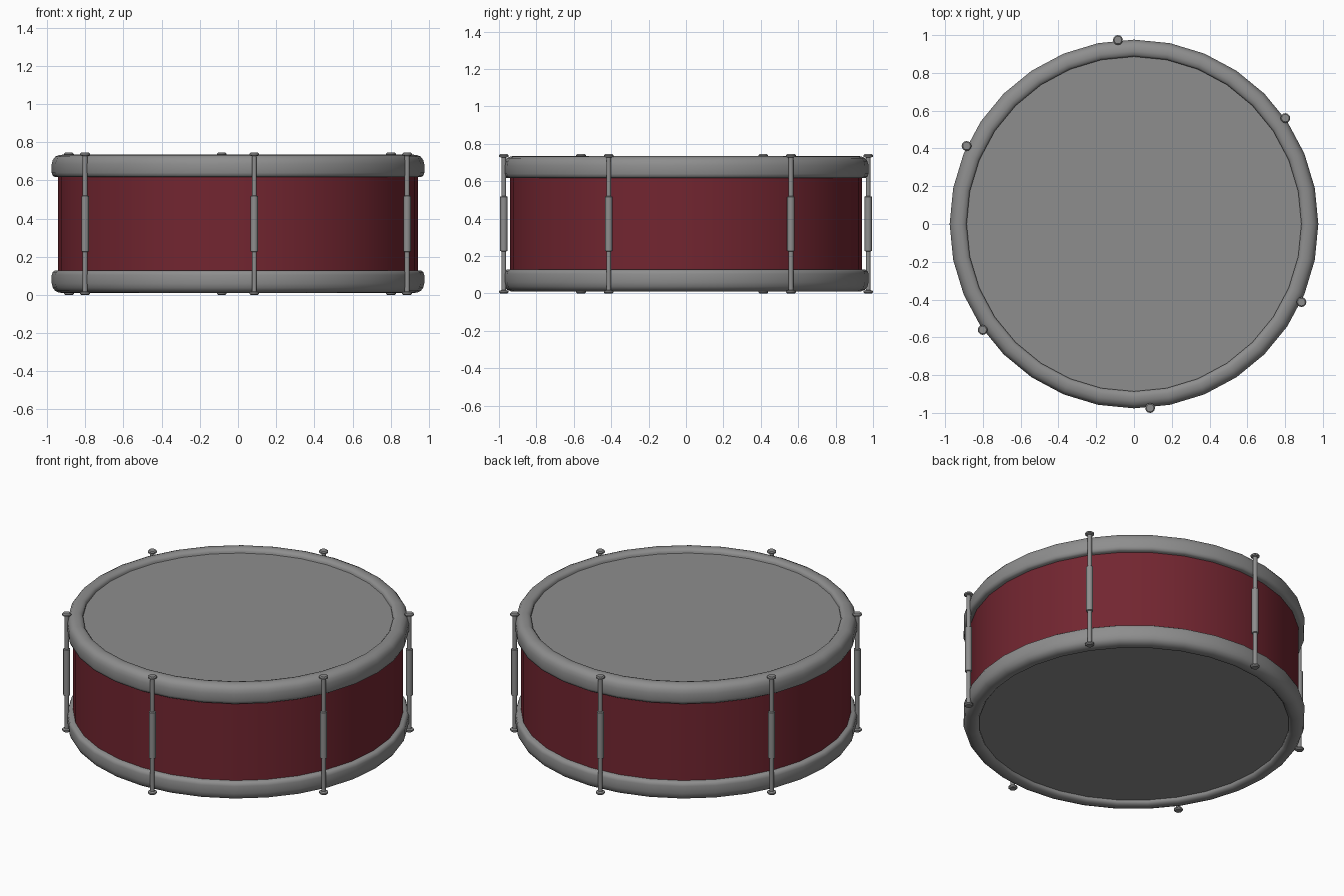
import bpy, bmesh, math

if "Cube" in bpy.data.objects:
    bpy.data.objects.remove(bpy.data.objects["Cube"])

H = 0.745          # overall height
MID = H / 2


def material(name, rgb):
    m = bpy.data.materials.new(name)
    m.diffuse_color = (*rgb, 1)
    m.use_nodes = True
    m.node_tree.nodes["Principled BSDF"].inputs["Base Color"].default_value = m.diffuse_color
    return m


grey = material("grey metal", (0.27, 0.27, 0.27))
red = material("dark red", (0.17, 0.019, 0.030))


def lathe(name, profile, mat, sides=32, closed=False, at=(0, 0), angle=40):
    """Spin a list of (radius, z) points around a vertical axis."""
    bm = bmesh.new()
    rings = []
    for r, z in profile:
        if r == 0:
            rings.append([bm.verts.new((0, 0, z))] * sides)
        else:
            rings.append([bm.verts.new((r * math.cos(2 * math.pi * i / sides),
                                        r * math.sin(2 * math.pi * i / sides), z))
                          for i in range(sides)])
    pairs = list(zip(rings, rings[1:]))
    if closed:
        pairs.append((rings[-1], rings[0]))
    for a, b in pairs:
        for i in range(sides):
            j = (i + 1) % sides
            bm.faces.new(list(dict.fromkeys((a[i], a[j], b[j], b[i]))))
    bmesh.ops.recalc_face_normals(bm, faces=bm.faces)
    me = bpy.data.meshes.new(name)
    bm.to_mesh(me)
    bm.free()
    me.materials.append(mat)
    ob = bpy.data.objects.new(name, me)
    ob.location = (at[0], at[1], 0)
    bpy.context.collection.objects.link(ob)
    bpy.ops.object.select_all(action='DESELECT')
    ob.select_set(True)
    bpy.context.view_layer.objects.active = ob
    bpy.ops.object.shade_smooth_by_angle(angle=math.radians(angle))
    return ob


def flip(profile):
    """Mirror a profile about the drum's mid height."""
    return [(r, H - z) for r, z in profile]


# Shell
lathe("shell", [(0.90, 0.05), (0.942, 0.05), (0.942, H - 0.05), (0.90, H - 0.05)],
      red, closed=True)

# Rounded hoops and the drum heads stretched inside them
hoop = [(0.886, 0.618), (0.886, 0.718), (0.896, 0.730), (0.915, 0.735),
        (0.938, 0.733), (0.958, 0.724), (0.970, 0.708), (0.976, 0.685),
        (0.976, 0.640), (0.971, 0.625), (0.960, 0.618)]
head = [(0, 0.708), (0.89, 0.708), (0.89, 0.698), (0, 0.698)]
lathe("top_hoop", hoop, grey, closed=True)
lathe("bottom_hoop", flip(hoop), grey, closed=True)
lathe("top_head", head, grey)
lathe("bottom_head", flip(head), grey)

# Six tension rods: end nuts, thin rod and thicker lug in the middle
half = [(0, H), (0.020, H), (0.026, H - 0.006), (0.026, H - 0.014),
        (0.013, H - 0.018), (0.013, 0.520), (0.020, 0.517)]
rod = half + flip(half)[::-1]
for k in range(6):
    a = math.radians(35 + 60 * k)
    lathe(f"tension_rod_{k + 1}", rod, grey, sides=12,
          at=(0.978 * math.cos(a), 0.978 * math.sin(a)))
